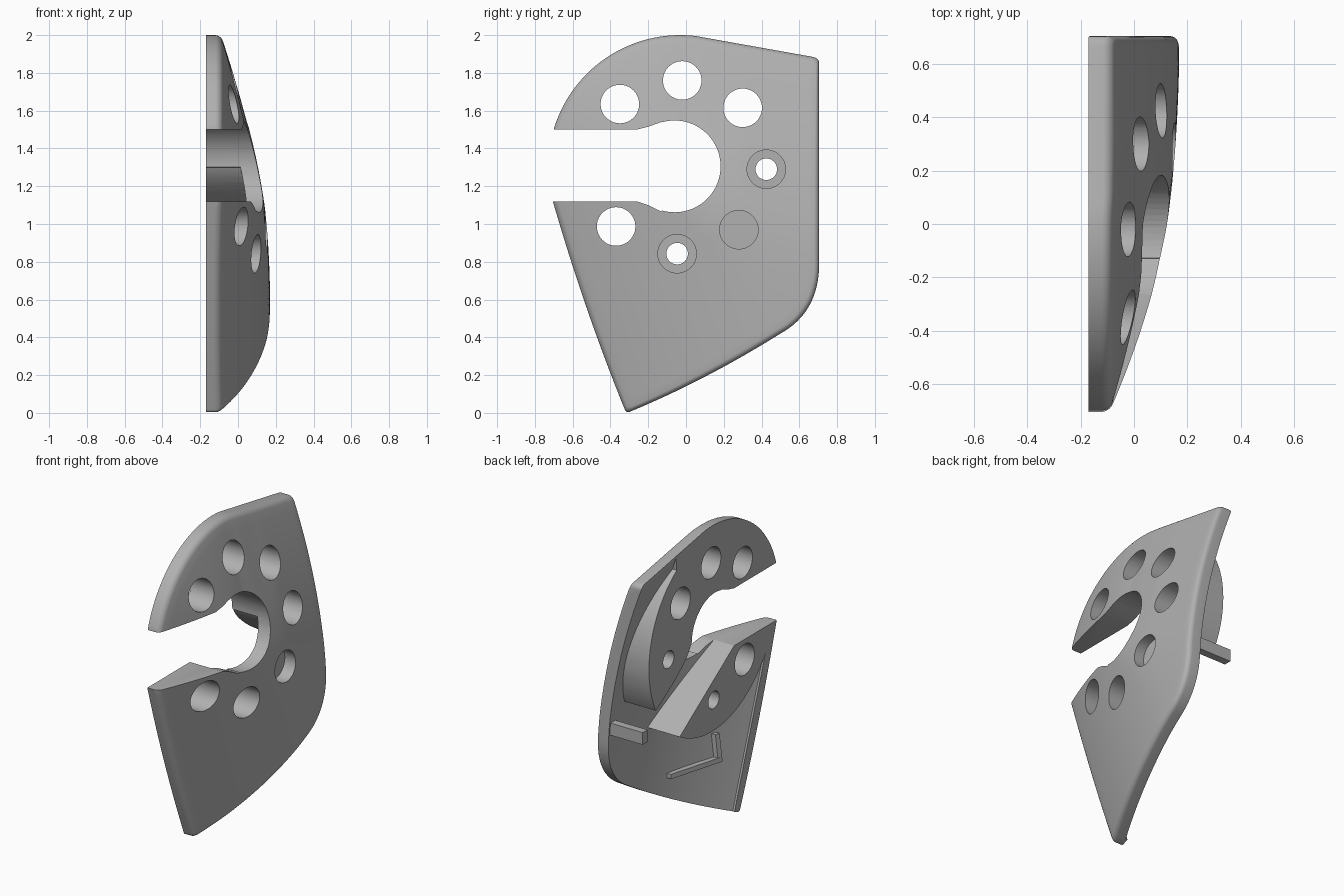
import bpy, bmesh, math
from mathutils import Vector

if "Cube" in bpy.data.objects:
    bpy.data.objects.remove(bpy.data.objects["Cube"])

BACK, SKIN, FILLET = -0.17, 0.09, 0.03

grey = bpy.data.materials.new("plain grey")
grey.use_nodes = True
colour = (0.44, 0.44, 0.44, 1)
grey.diffuse_color = colour
grey.node_tree.nodes["Principled BSDF"].inputs["Base Color"].default_value = colour


def outer(y, z):
    """Domed outer surface: falls off towards the left edge and the top edge."""
    left = ((y + 0.7) * 1.12 + (z - 1.12) * 0.39) / 1.186
    top = 0.7 - math.hypot(min(y + 0.03, 0), max(z - 1.3, 0))
    top += max(1.3 - z, 0) - 0.18 * max(y - 0.1, 0)
    top *= 1 - 0.2 * min(max((0.3 - y) / 0.3, 0), 1) * min(max((z - 0.9) / 0.6, 0), 1)
    a, b = [-0.09 + 0.268 * (1 - max(1 - d / reach, 0) ** 2)
            for d, reach in ((left, 1.16), (top, 1.38))]
    k = 0.03
    return min(a, b) - max(k - abs(a - b), 0) ** 2 / (4 * k)


def inner(y, z):
    return outer(y, z) - SKIN


def quad(a, c, b, n):
    """Points of a quadratic curve, without its last point."""
    a, b, c = Vector(a), Vector(b), Vector(c)
    return [a * (1 - t) ** 2 + c * 2 * t * (1 - t) + b * t * t
            for t in (i / n for i in range(n))]


def line(a, b, n):
    return quad(a, (Vector(a) + Vector(b)) / 2, b, n)


def circle(y, z, r, n=48):
    return [(y + r * math.cos(math.tau * i / n), z + r * math.sin(math.tau * i / n))
            for i in range(n)]


def finish(name, bm):
    bmesh.ops.recalc_face_normals(bm, faces=bm.faces)
    mesh = bpy.data.meshes.new(name)
    bm.to_mesh(mesh)
    bm.free()
    mesh.materials.append(grey)
    obj = bpy.data.objects.new(name, mesh)
    bpy.context.collection.objects.link(obj)
    return obj


def bridge(bm, a, b):
    for i in range(len(a)):
        j = (i + 1) % len(a)
        bm.faces.new((a[i], a[j], b[j], b[i]))


def prism(name, points, low=-0.6, high=0.6):
    """Side-view polygon extruded along x; the ends may follow a surface."""
    bm = bmesh.new()
    ends = [[bm.verts.new((x(y, z) if callable(x) else x, y, z)) for y, z in points]
            for x in (low, high)]
    for end in ends:
        bm.faces.new(end)
    bridge(bm, *ends)
    return finish(name, bm)


def dome(name, points, scale, back, drop, fillet):
    """Solid between a flat back and the domed surface, with a rounded rim."""
    bm = bmesh.new()
    centre = Vector((0.05, 0.95))
    steps = [fillet * (1 - math.cos(math.pi / 2 * i / 5)) for i in range(6)] if fillet else [0]
    rings = [(s, 0) for s in steps] + [(steps[-1], i / 18) for i in range(1, 18)]

    def ring(s, shrink, x=None):
        out = []
        for p in points:
            arm = (p - centre) * scale
            y, z = centre + arm * (1 - s / arm.length) * (1 - shrink)
            fall = fillet - math.sqrt(max(fillet ** 2 - (fillet - s) ** 2, 0))
            out.append(bm.verts.new((outer(y, z) - drop - fall if x is None else x, y, z)))
        return out

    previous = ring(0, 0, back)
    bm.faces.new(previous)
    for s, shrink in rings:
        current = ring(s, shrink)
        bridge(bm, previous, current)
        previous = current
    tip = bm.verts.new((outer(*centre) - drop, *centre))
    for i, v in enumerate(previous):
        bm.faces.new((v, previous[(i + 1) % len(previous)], tip))
    return finish(name, bm)


def cut(obj, tool):
    mod = obj.modifiers.new("cut", "BOOLEAN")
    mod.operation, mod.solver, mod.object = "DIFFERENCE", "EXACT", tool
    bpy.ops.object.select_all(action="DESELECT")
    bpy.context.view_layer.objects.active = obj
    obj.select_set(True)
    bpy.ops.object.modifier_apply(modifier=mod.name)
    bpy.data.objects.remove(tool)


# Side outline of the plate
arc = [Vector((-0.03 + 0.7 * math.cos(math.radians(a)), 1.3 + 0.7 * math.sin(math.radians(a))))
       for a in range(163, 82, -2)]
outline = (arc + line((0.08, 1.99), (0.67, 1.885), 16)
           + quad((0.67, 1.885), (0.705, 1.88), (0.705, 1.85), 4)
           + line((0.705, 1.85), (0.705, 0.78), 30)
           + quad((0.705, 0.78), (0.7, 0.53), (0.5, 0.42), 16)
           + quad((0.5, 0.42), (0.1, 0.17), (-0.3, 0.005), 24)
           + quad((-0.3, 0.005), (-0.32, 0), (-0.325, 0.02), 4)
           + quad((-0.325, 0.02), (-0.54, 0.55), (-0.705, 1.12), 30)
           + line((-0.705, 1.12), arc[0], 10))

plate = dome("curved_plate", outline, 1, BACK, 0, FILLET)

# Ring of holes: through, stepped and blind
through = ((-0.35, 1.635), (-0.02, 1.76), (0.3, 1.615), (-0.37, 0.987))
stepped = ((0.425, 1.29), (-0.047, 0.843))
blind = ((0.28, 0.97),)
for holes, floor in ((through, -0.6), (stepped, -0.09), (blind, 0.075)):
    for y, z in holes:
        cut(plate, prism("hole", circle(y, z, 0.102), floor))
for y, z in stepped:
    cut(plate, prism("bolt_hole", circle(y, z, 0.057)))

# Open slot and the large round opening
cut(plate, prism("slot", [(-1, 1.12), (-0.26, 1.12), (-0.2, 1.1), (-0.13, 1.065), (-0.05, 1.3),
                          (-0.13, 1.54), (-0.2, 1.515), (-0.26, 1.5), (-1, 1.5)]))
cut(plate, prism("opening", circle(-0.06, 1.305, 0.243, 64)))

# Hollow back, leaving a left rim and a round boss with a diagonal channel
hollow = dome("hollow", outline, 1.15, -0.5, SKIN, 0)
cut(hollow, prism("left_rim", [(-0.9, 1.3), (-0.71, 1.3), (-0.117, -0.4), (-0.6, -0.4)], -0.7))
boss_outline = []
for a in range(0, 360, 4):
    r = 0.76 if 57 < a < 175 else 0.66
    boss_outline.append((-0.03 + r * math.cos(math.radians(a)), 1.3 + r * math.sin(math.radians(a))))
boss = prism("boss", boss_outline, -0.7, 0.5)
channel = prism("channel", [(-0.26, 1.12), (0.3, 0.74), (0.6, 0.54), (1, 0.72)]
                + quad((0.64, 0.96), (0.215, 1.18), (0.1815, 1.325), 12) + [(-0.1, 1.325)], -0.8, 0.7)
cut(boss, channel)
cut(hollow, boss)
cut(plate, hollow)


# Ribs and tab on the inside
def box(y0, y1, z0, z1):
    return [(y0, z0), (y1, z0), (y1, z1), (y0, z1)]


def rib_top(y, z):
    return inner(y, z) - 0.03


def rib_root(y, z):
    return inner(y, z) + 0.04


parts = [plate,
         prism("long_rib", box(-0.21, 0.17, 0.36, 0.39), rib_top, rib_root),
         prism("short_rib", box(-0.21, -0.18, 0.39, 0.54), rib_top, rib_root),
         prism("locating_tab", box(0.645, 0.695, 0.83, 0.91), BACK, 0.12)]

bpy.ops.object.select_all(action="DESELECT")
for part in parts:
    part.select_set(True)
bpy.context.view_layer.objects.active = plate
bpy.ops.object.shade_smooth_by_angle(angle=math.radians(30))
